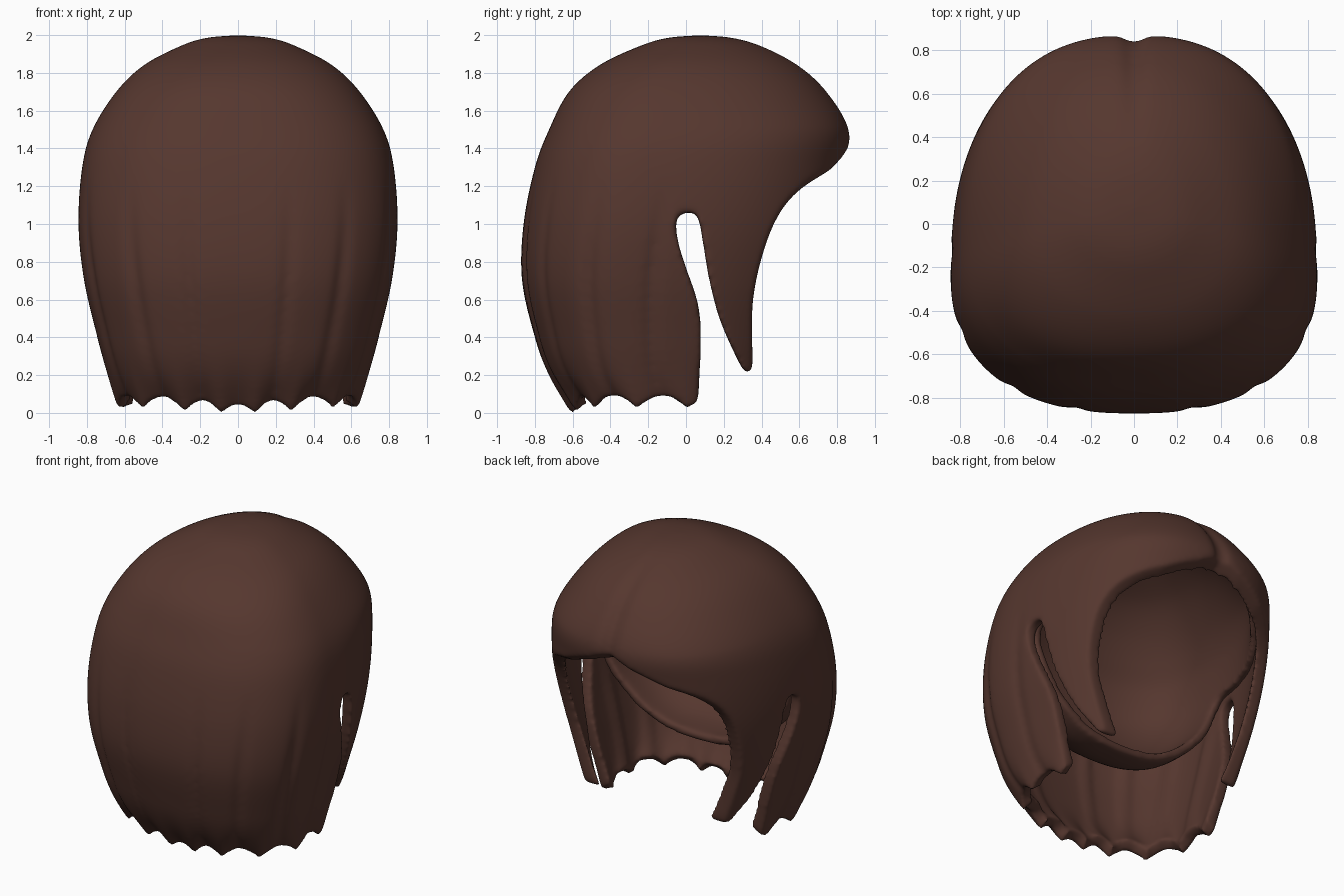
import bpy, bmesh, math
from mathutils import Vector

if "Cube" in bpy.data.objects:
    bpy.data.objects.remove(bpy.data.objects["Cube"], do_unlink=True)

# One brown for everything
brown = bpy.data.materials.new("dark_brown_hair")
brown.use_nodes = True
COLOUR = (0.092, 0.038, 0.028, 1)
brown.diffuse_color = COLOUR
brown.node_tree.nodes["Principled BSDF"].inputs["Base Color"].default_value = COLOUR

# Height, half width, y at the nape side, y at the face side
CROWN = [
    (2.0, 0, .08, .08), (1.985, .17, -.1, .25), (1.94, .31, -.25, .41),
    (1.84, .5, -.46, .6), (1.7, .645, -.62, .75), (1.5, .77, -.725, .865),
    (1.3, .825, -.8, .85)]
LENGTHS = [(1.0, .845, -.86, .8), (.7, .815, -.868, .72), (.4, .745, -.8, .62),
           (.2, .695, -.73, .56), (-.03, .64, -.61, .49)]
# The skull bowl sits inside the crown and closes underneath
SKULL = [(1.95, 0, .07, .07), (1.935, .16, -.1, .24), (1.89, .29, -.23, .38),
         (1.79, .46, -.42, .55), (1.65, .595, -.56, .69), (1.48, .705, -.66, .8),
         (1.3, .765, -.74, .79), (1.05, .765, -.76, .75), (.8, .66, -.66, .6),
         (.6, .46, -.49, .33), (.5, .25, -.33, .1), (.47, 0, -.12, -.12)]


def smooth_path(points, steps):
    """Catmull-Rom curve through points of any dimension."""
    pts = [Vector(p) for p in points]
    pts = [2 * pts[0] - pts[1]] + pts + [2 * pts[-1] - pts[-2]]
    out = []
    for p, q, r, s in zip(pts, pts[1:], pts[2:], pts[3:]):
        for i in range(steps):
            t = i / steps
            out.append(q + (r - p) * t / 2 + (2 * p - 5 * q + 4 * r - s) * t * t / 2
                       + (3 * q - p - 3 * r + s) * t ** 3 / 2)
    return out + [pts[-2]]


def hair_point(section, angle, locks):
    """Point on the hair at an angle measured from the nape."""
    z, half, back, front = section
    centre = back + (front - back) * .38
    s, c = math.sin(angle), math.cos(angle)
    power = 2 / (2 + .4 * min(1, (2 - z) / .5))
    x = half * math.copysign(abs(s) ** power, s)
    y = centre - (centre - back if c > 0 else front - centre) * math.copysign(abs(c) ** power, c)
    if not locks:
        return x, y, z
    # Grooves between locks, and the scalloped hem
    turn = math.degrees(math.atan2(abs(x), centre - y)) / 24
    low = min(1, max(0, (1.25 - z) / .5))
    shrink = 0
    if .5 < turn < 4.5:
        shrink += .026 * low * math.exp(-((turn - round(turn)) / .1) ** 2)
    hem = max(0, 1 - z / .4) ** 2
    z += hem * (.06 * abs(math.cos(math.pi * turn)) + .04 * min(1, turn / 2.5))
    # Centre parting toward the face
    if y > 0:
        shrink += .04 * min(1, y / .6) * math.exp(-(x / .045) ** 2)
    return x * (1 - shrink), centre + (y - centre) * (1 - shrink), z


def make_shell(name, sections, locks, columns=200):
    bm = bmesh.new()
    rows = smooth_path(sections, 6)
    crown = bm.verts.new((0, rows[0][2], rows[0][0]))
    closed = rows[-1][1] == 0
    rings = []
    for row in rows[1:-1] if closed else rows[1:]:
        rings.append([bm.verts.new(hair_point(row, math.tau * (i + .5) / columns - math.pi, locks))
                      for i in range(columns)])
    if closed:
        base = bm.verts.new((0, rows[-1][2], rows[-1][0]))
    for i in range(columns):
        j = (i + 1) % columns
        bm.faces.new((crown, rings[0][i], rings[0][j]))
        for upper, lower in zip(rings, rings[1:]):
            bm.faces.new((upper[i], lower[i], lower[j], upper[j]))
        if closed:
            bm.faces.new((rings[-1][j], rings[-1][i], base))
    bmesh.ops.recalc_face_normals(bm, faces=bm.faces)
    if max(bm.faces, key=lambda f: f.calc_center_median().z).normal.z < 0:
        bmesh.ops.reverse_faces(bm, faces=bm.faces)
    return finish_mesh(name, bm)


def finish_mesh(name, bm):
    mesh = bpy.data.meshes.new(name)
    bm.to_mesh(mesh)
    bm.free()
    obj = bpy.data.objects.new(name, mesh)
    bpy.context.collection.objects.link(obj)
    return obj


def make_cutter(outline):
    """Side outline (y, z) lofted across the width, lifted at the parting."""
    bm = bmesh.new()
    rings = []
    for x, lift in ((-1.2, 0), (-.38, 0), (-.16, .045), (0, .11), (.16, .045), (.38, 0), (1.2, 0)):
        rings.append([bm.verts.new((x, y, z + lift * min(1, max(0, (y - .5) / .25))))
                      for y, z in outline])
    for a, b in zip(rings, rings[1:]):
        for i in range(len(outline)):
            bm.faces.new((a[i - 1], a[i], b[i], b[i - 1]))
    bm.faces.new(rings[0])
    bm.faces.new(rings[-1])
    bmesh.ops.recalc_face_normals(bm, faces=bm.faces)
    return finish_mesh("cutter", bm)


def modify(obj, kind, **settings):
    mod = obj.modifiers.new(kind.lower(), kind)
    for key, value in settings.items():
        setattr(mod, key, value)
    with bpy.context.temp_override(object=obj, active_object=obj, selected_objects=[obj]):
        bpy.ops.object.modifier_apply(modifier=mod.name)


def carve(obj, outline, thickness, voxel):
    """Give the shell thickness, cut its opening and round every edge."""
    modify(obj, "SOLIDIFY", thickness=thickness, offset=-1)
    cutter = make_cutter(outline)
    modify(obj, "BOOLEAN", object=cutter, operation="DIFFERENCE", solver="EXACT")
    bpy.data.objects.remove(cutter, do_unlink=True)
    modify(obj, "REMESH", mode="VOXEL", voxel_size=voxel)
    modify(obj, "SMOOTH", factor=.5, iterations=12)
    obj.data.materials.clear()
    obj.data.materials.append(brown)
    for poly in obj.data.polygons:
        poly.material_index = 0
        poly.use_smooth = True


# Outer hair: fringe edge, front strand, slit at the ear, then the rear lock
FRINGE = [(.9, 1.38), (.82, 1.32), (.6, 1.18), (.48, 1.03), (.4, .82), (.355, .6),
          (.35, .4), (.35, .24), (.31, .22), (.24, .35), (.17, .52), (.12, .72),
          (.09, .9), (.06, 1.04), (0, 1.06), (-.05, 1.02), (-.04, .9), (0, .77),
          (.065, .57), (.078, .35), (.055, -.1)]
hair = make_shell("bob_hair", CROWN + LENGTHS, True)
carve(hair, [tuple(p) for p in smooth_path(FRINGE, 4)] + [(1.2, -.1), (1.2, 1.38)], .08, .015)

# Inner bowl around the skull, open at the face, with its rim behind the ear
RIM = [(.9, 1.44), (.8, 1.4), (.6, 1.27), (.42, 1.14), (.2, 1.1), (0, 1.09),
       (-.07, 1.02), (-.08, .85), (-.1, .65), (-.14, .3)]
cap = make_shell("scalp_cap", SKULL, False)
carve(cap, [tuple(p) for p in smooth_path(RIM, 4)] + [(1.2, .3), (1.2, 1.44)], .06, .018)
